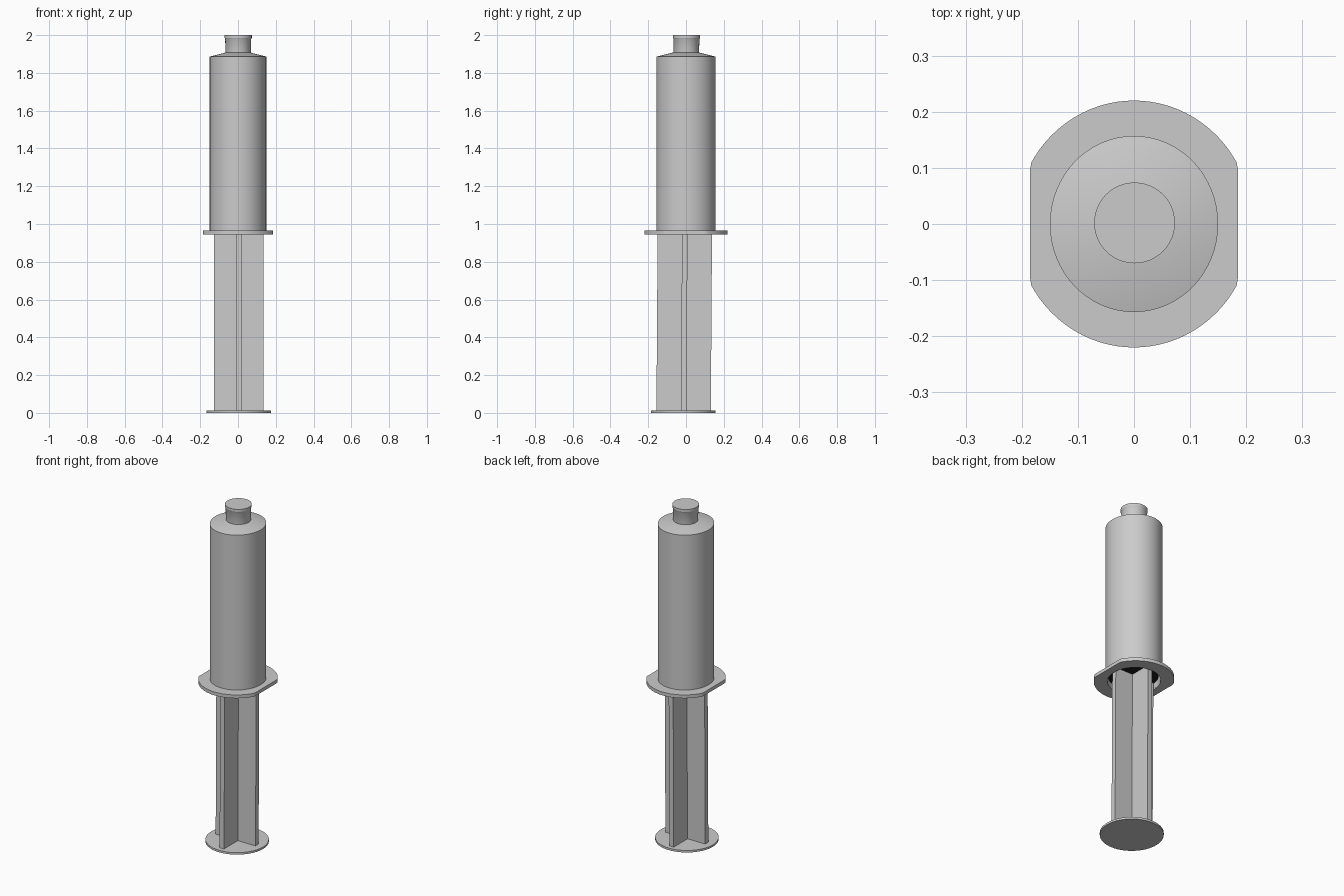
import bpy, bmesh
from math import cos, sin, tau, radians

if "Cube" in bpy.data.objects:
    bpy.data.objects.remove(bpy.data.objects["Cube"])


def finish(name, bm, smooth=True):
    bmesh.ops.remove_doubles(bm, verts=bm.verts, dist=1e-5)
    bmesh.ops.recalc_face_normals(bm, faces=bm.faces)
    me = bpy.data.meshes.new(name)
    bm.to_mesh(me)
    bm.free()
    ob = bpy.data.objects.new(name, me)
    bpy.context.collection.objects.link(ob)
    if smooth:
        bpy.ops.object.select_all(action='DESELECT')
        ob.select_set(True)
        bpy.context.view_layer.objects.active = ob
        bpy.ops.object.shade_smooth_by_angle(angle=radians(30))
    return ob


def lathe(name, profile, sx=1.0, cx=0.0, cy=0.0, segs=64, closed=False, clip=None):
    """Revolve (radius, z) points; sx squeezes x, clip cuts flats at +-x."""
    bm = bmesh.new()
    rings = []
    for r, z in profile:
        ring = []
        for i in range(segs):
            a = tau * i / segs
            x = r * sx * cos(a)
            if clip:
                x = max(-clip, min(clip, x))
            ring.append(bm.verts.new((cx + x, cy + r * sin(a), z)))
        rings.append(ring)
    pairs = list(zip(rings, rings[1:]))
    if closed:
        pairs.append((rings[-1], rings[0]))
    else:
        bm.faces.new(rings[0])
        bm.faces.new(rings[-1])
    for lo, hi in pairs:
        for i in range(segs):
            j = (i + 1) % segs
            bm.faces.new((lo[i], lo[j], hi[j], hi[i]))
    return finish(name, bm)


# barrel: hollow, open at the bottom, shallow cone shoulder on top
lathe("barrel", [(0.146, 1.875), (0.146, 0.950), (0.157, 0.950), (0.157, 1.886),
                 (0.068, 1.908)], sx=0.955)

# finger flange: flat ring with two straight sides
lathe("finger_flange", [(0.146, 0.945), (0.22, 0.945), (0.22, 0.965), (0.146, 0.965)],
      sx=0.96, segs=96, closed=True, clip=0.185)

# nozzle: slightly flared with a small rim
lathe("nozzle", [(0.067, 1.895), (0.069, 1.98), (0.072, 1.985), (0.072, 2.0)],
      cx=0.001, cy=0.002, segs=48)

# plunger shaft: cross section, leaning very slightly
W, D, T = 0.131, 0.144, 0.0145
outline = [(T, T), (W, T), (W, -T), (T, -T), (T, -D), (-T, -D),
           (-T, -T), (-W, -T), (-W, T), (-T, T), (-T, D), (T, D)]
bm = bmesh.new()
low, high = [[bm.verts.new((x + 0.003, y + cy, z)) for x, y in outline]
             for cy, z in ((-0.0125, 0.006), (-0.006, 0.985))]
bm.faces.new(low)
bm.faces.new(high)
for i in range(12):
    j = (i + 1) % 12
    bm.faces.new((low[i], low[j], high[j], high[i]))
finish("plunger_shaft", bm, smooth=False)

# thumb rest
lathe("thumb_rest", [(0.171, 0.0), (0.171, 0.012)], cx=0.004, cy=-0.014)

# rubber stopper inside the barrel mouth
stopper = lathe("stopper", [(0.138, 0.975), (0.138, 1.07), (0.03, 1.10)],
                sx=0.96, cx=0.001, cy=-0.004)
rubber = bpy.data.materials.new("black_rubber")
rubber.diffuse_color = (0.01, 0.01, 0.01, 1)
rubber.use_nodes = True
rubber.node_tree.nodes["Principled BSDF"].inputs["Base Color"].default_value = rubber.diffuse_color
stopper.data.materials.append(rubber)
